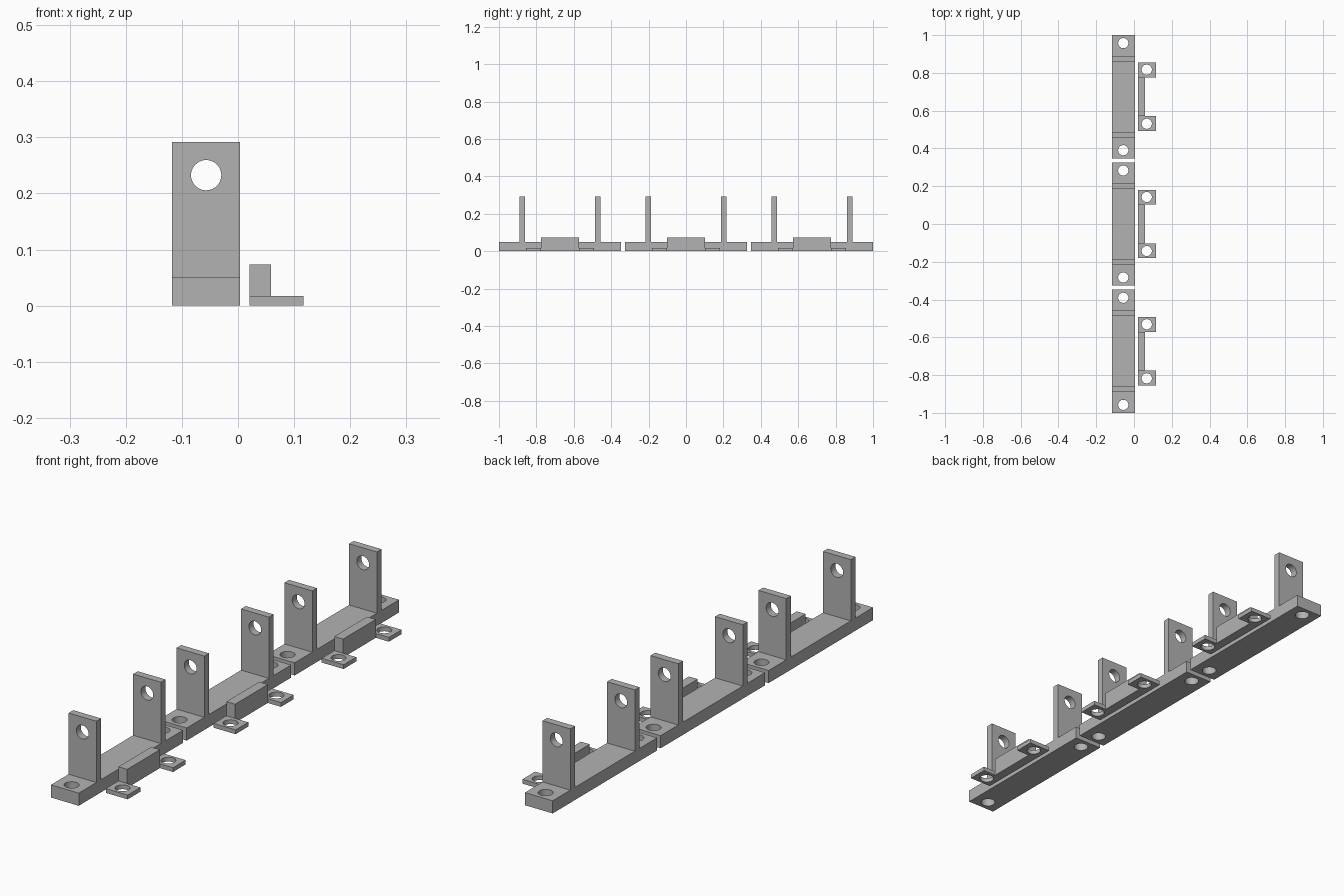
import bpy, bmesh, math
from mathutils import Matrix, Vector

if "Cube" in bpy.data.objects:
    bpy.data.objects.remove(bpy.data.objects["Cube"])

grey = bpy.data.materials.new("plain grey")
grey.diffuse_color = (0.45, 0.45, 0.45, 1)
grey.use_nodes = True
grey.node_tree.nodes["Principled BSDF"].inputs["Base Color"].default_value = grey.diffuse_color

PITCH = 0.674                      # spacing of the three sets along y
BRACKET_X = (-0.1175, 0.004)
HOLE_R = 0.027


def make_object(name, bm, location=(0, 0, 0)):
    bmesh.ops.recalc_face_normals(bm, faces=bm.faces)
    mesh = bpy.data.meshes.new(name)
    bm.to_mesh(mesh)
    bm.free()
    mesh.materials.append(grey)
    obj = bpy.data.objects.new(name, mesh)
    obj.location = location
    bpy.context.collection.objects.link(obj)
    return obj


def extruded(points, offset):
    """Closed 3D outline pushed along an offset vector."""
    bm = bmesh.new()
    face = bm.faces.new([bm.verts.new(p) for p in points])
    geom = bmesh.ops.extrude_face_region(bm, geom=[face])["geom"]
    verts = [g for g in geom if isinstance(g, bmesh.types.BMVert)]
    bmesh.ops.translate(bm, verts=verts, vec=Vector(offset))
    return bm


def drill(bm, centre, axis, depth):
    """Add one cylinder to a cutter mesh."""
    turn = Matrix.Rotation(math.pi / 2, 4, 'X') if axis == 'Y' else Matrix()
    bmesh.ops.create_cone(bm, cap_ends=True, segments=40, radius1=HOLE_R,
                          radius2=HOLE_R, depth=depth,
                          matrix=Matrix.Translation(centre) @ turn)


def combine(obj, other, operation):
    """Apply a boolean and discard the helper object."""
    mod = obj.modifiers.new("combine", 'BOOLEAN')
    mod.operation, mod.object, mod.solver = operation, other, 'EXACT'
    graph = bpy.context.evaluated_depsgraph_get()
    obj.data = bpy.data.meshes.new_from_object(obj.evaluated_get(graph))
    obj.modifiers.clear()
    bpy.data.objects.remove(other)


# Bracket: base bar with two uprights, as one side profile
half = [(0.326, 0), (0.326, 0.05), (0.216, 0.05), (0.216, 0.292),
        (0.187, 0.292), (0.187, 0.05)]
profile = half + [(-y, z) for y, z in reversed(half)]
x0, x1 = BRACKET_X
bracket = make_object("bracket", extruded([(x0, y, z) for y, z in profile],
                                          (x1 - x0, 0, 0)))
cut = bmesh.new()
xc = (x0 + x1) / 2
for s in (-1, 1):
    drill(cut, (xc, s * 0.2835, 0.025), 'Z', 0.1)     # screw holes
    drill(cut, (xc, s * 0.2015, 0.2325), 'Y', 0.06)   # pivot holes
combine(bracket, make_object("bracket_cutter", cut), 'DIFFERENCE')

# Clip: thin U-shaped plate carrying a raised bar
half = [(0.0205, 0.181), (0.1165, 0.181), (0.1165, 0.102), (0.059, 0.102)]
outline = half + [(x, -y) for x, y in reversed(half)]
clip = make_object("clip", extruded([(x, y, 0) for x, y in outline],
                                    (0, 0, 0.017)))
bar = extruded([(0.0205, -0.102, 0), (0.059, -0.102, 0),
                (0.059, 0.102, 0), (0.0205, 0.102, 0)], (0, 0, 0.073))
combine(clip, make_object("clip_bar", bar), 'UNION')
cut = bmesh.new()
for s in (-1, 1):
    drill(cut, (0.0675, s * 0.143, 0.008), 'Z', 0.08)  # tab holes
combine(clip, make_object("clip_cutter", cut), 'DIFFERENCE')

# Smooth hole walls, sharp edges elsewhere
for obj in (bracket, clip):
    bpy.ops.object.select_all(action='DESELECT')
    obj.select_set(True)
    bpy.context.view_layer.objects.active = obj
    bpy.ops.object.shade_smooth_by_angle(angle=math.radians(30))

# Three sets in a row
for source in (bracket, clip):
    for label, y in (("front", -PITCH), ("back", PITCH)):
        copy = source.copy()
        copy.name = f"{label}_{source.name}"
        copy.location.y = y
        bpy.context.collection.objects.link(copy)
    source.name = "middle_" + source.name
